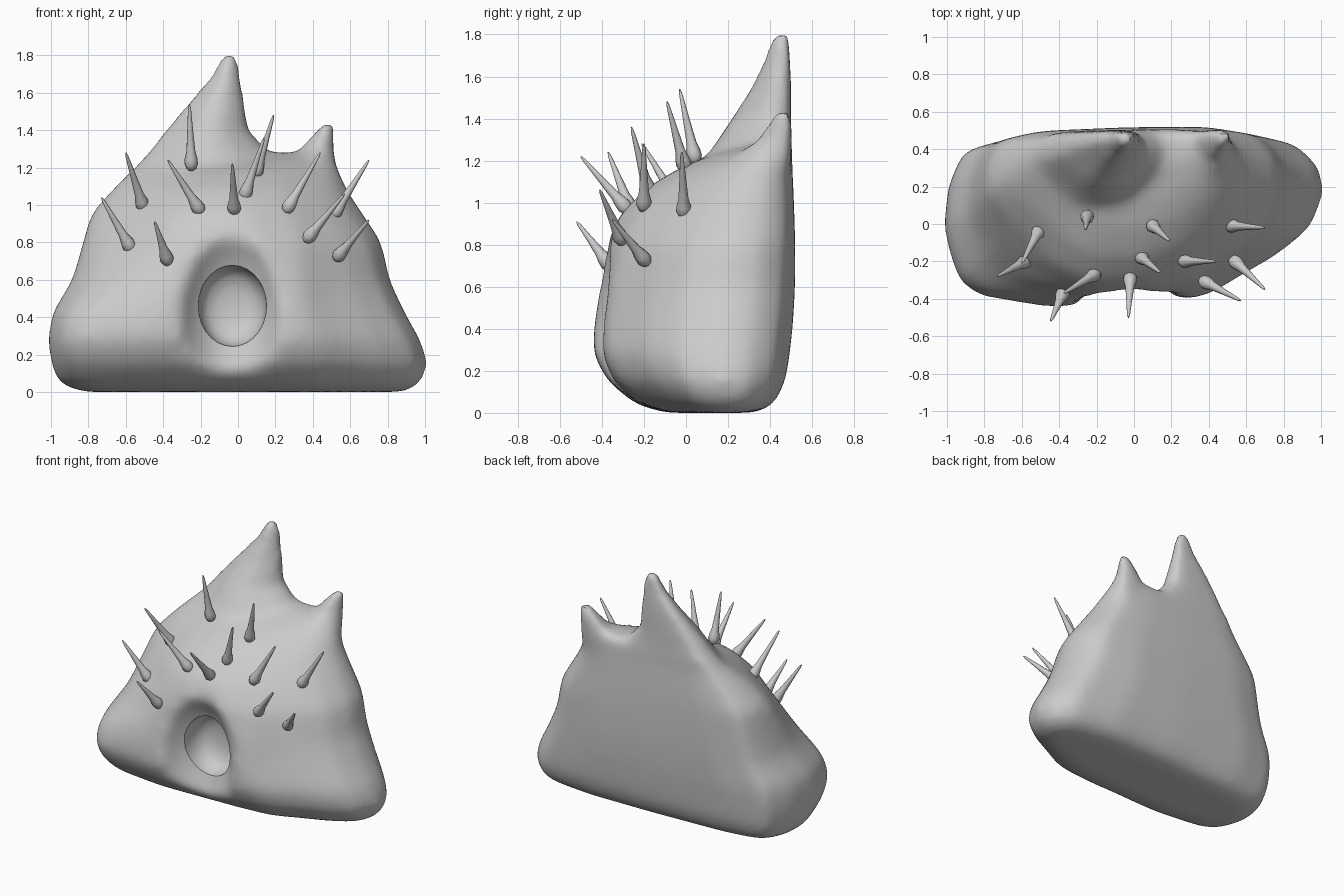
import bpy, bmesh, math
from mathutils import Vector

if "Cube" in bpy.data.objects:
    bpy.data.objects.remove(bpy.data.objects["Cube"])

# Outline of the rock seen from above: u across (-1..1), v front to back (0..1)
LOW = [(-1, .45), (-.97, .3), (-.92, .14), (-.82, .06), (-.45, 0), (-.2, .01),
       (.2, .03), (.42, .06), (.77, .28), (.93, .42), (1, .62), (.985, .79),
       (.86, .94), (.5, 1), (0, .99), (-.6, .95), (-.9, .88), (-.98, .68)]
HIGH = [(-1, .6), (-.93, .5), (-.82, .4), (-.68, .29), (-.42, .08), (-.22, 0),
        (.15, 0), (.45, .1), (.75, .3), (.9, .44), (1, .65), (.975, .83),
        (.84, .96), (.5, 1), (0, 1), (-.6, .98), (-.9, .92), (-.98, .77)]


def skin(bm, rings):
    """Bridge equal-sized rings of points and cap both ends."""
    loops = [[bm.verts.new(p) for p in ring] for ring in rings]
    n = len(loops[0])
    for a, b in zip(loops, loops[1:]):
        for i in range(n):
            j = (i + 1) % n
            bm.faces.new((a[i], a[j], b[j], b[i]))
    bm.faces.new(loops[0][::-1])
    bm.faces.new(loops[-1])


def stack(bm, levels):
    """Loft levels of (z, left, right, front, back)."""
    rings = []
    for z, x0, x1, y0, y1 in levels:
        t = min(1, max(0, (z - .35) / .6))
        ring = []
        for a, b in zip(LOW, HIGH):
            u, v = Vector(a).lerp(Vector(b), t)
            ring.append((x0 + (x1 - x0) * (u + 1) / 2, y0 + (y1 - y0) * v, z))
        rings.append(ring)
    skin(bm, rings)


def make(name, bm):
    bmesh.ops.recalc_face_normals(bm, faces=bm.faces)
    me = bpy.data.meshes.new(name)
    bm.to_mesh(me)
    bm.free()
    ob = bpy.data.objects.new(name, me)
    bpy.context.collection.objects.link(ob)
    return ob


def finish(ob, angle):
    bpy.ops.object.select_all(action='DESELECT')
    ob.select_set(True)
    bpy.context.view_layer.objects.active = ob
    if ob.modifiers:
        bpy.ops.object.convert(target='MESH')
    bpy.ops.object.shade_smooth_by_angle(angle=math.radians(angle))


# Rock body with a tall and a short horn, fused by remeshing
bm = bmesh.new()
stack(bm, [(0, -.83, .9, -.1, .34), (.04, -.96, .98, -.24, .42),
           (.15, -1.005, 1.025, -.375, .475), (.28, -1.02, .98, -.445, .495),
           (.42, -1.0, .9, -.445, .51), (.6, -.89, .815, -.43, .52),
           (.8, -.835, .775, -.385, .52), (.95, -.795, .675, -.31, .515),
           (1.08, -.68, .59, -.175, .51), (1.17, -.59, .55, -.02, .505),
           (1.23, -.53, .53, .13, .505), (1.28, -.48, .51, .32, .505)])
stack(bm, [(1.15, -.58, .24, .05, .49), (1.28, -.48, .17, .14, .5),
           (1.4, -.385, .055, .22, .5), (1.55, -.26, .035, .315, .5),
           (1.67, -.155, .015, .37, .495), (1.77, -.1, 0, .405, .49),
           (1.81, -.08, -.015, .43, .48)])
stack(bm, [(1.06, .18, .5, .06, .48), (1.2, .25, .535, .2, .5),
           (1.3, .33, .515, .34, .505), (1.39, .41, .515, .4, .505),
           (1.435, .45, .51, .43, .49)])
body = make("rock_body", bm)

# Cutters: a shallow dent round the mouth and the mouth hollow itself
bm = bmesh.new()
bmesh.ops.create_uvsphere(bm, u_segments=32, v_segments=20, radius=1)
for v in bm.verts:
    v.co = (v.co.x * .31 - .03, v.co.y * .37 - .6, v.co.z * .52 + .43)
dent = make("mouth_dent_cutter", bm)

bm = bmesh.new()
skin(bm, [[(-.03 + .185 * s * math.cos(a), y, .46 + .222 * s * math.sin(a))
           for a in (i * math.tau / 28 for i in range(28))]
          for y, s in [(-.7, 1), (-.35, 1), (-.25, .97), (-.19, .88),
                       (-.15, .7), (-.13, .4), (-.125, .1)]])
hole = make("mouth_hole_cutter", bm)
dent.hide_render = hole.hide_render = True


def remesh():
    m = body.modifiers.new("fuse", 'REMESH')
    m.mode = 'VOXEL'
    m.voxel_size = .023


def cut(cutter):
    m = body.modifiers.new("cut", 'BOOLEAN')
    m.operation = 'DIFFERENCE'
    m.solver = 'EXACT'
    m.object = cutter


def soften(iterations, group=""):
    m = body.modifiers.new("soften", 'SMOOTH')
    m.factor = .5
    m.iterations = iterations
    m.vertex_group = group


remesh()
cut(dent)
remesh()
finish(body, 180)

# Soften the lower mass strongly, the horns only lightly
lower = body.vertex_groups.new(name="lower_mass")
for v in body.data.vertices:
    lower.add([v.index], min(1, max(0, (1.35 - v.co.z) / .3)), 'REPLACE')
soften(40, "lower_mass")
soften(7)
cut(hole)
finish(body, 40)
for c in (dent, hole):
    bpy.data.objects.remove(c)

# Thorns: base point and tip point
THORNS = [((-.58, -.2, .78), (-.73, -.28, 1.04)), ((-.51, -.04, 1.0), (-.6, -.21, 1.28)),
          ((-.38, -.37, .71), (-.445, -.52, .91)), ((-.21, -.27, .98), (-.375, -.37, 1.24)),
          ((-.25, .04, 1.22), (-.26, -.03, 1.54)), ((-.02, -.29, .98), (-.03, -.5, 1.22)),
          ((.1, -.01, 1.18), (.19, -.09, 1.48)), ((.04, -.18, 1.06), (.14, -.26, 1.36)),
          ((.27, -.2, .99), (.44, -.2, 1.28)), ((.38, -.31, .83), (.57, -.41, 1.06)),
          ((.52, -.01, .96), (.7, -.02, 1.24)), ((.54, -.2, .73), (.7, -.35, .92))]
for k, (base, tip) in enumerate(THORNS):
    base, tip = Vector(base), Vector(tip)
    axis = tip - base
    turn = axis.to_track_quat('Z', 'Y')
    L = axis.length
    # knobbed root tapering to a blunt point
    profile = [(-.036, .012), (-.025, .027), (0, .037), (.03, .034), (.07, .024),
               (L * .55, .016), (L * .93, .008), (L, .003)]
    bm = bmesh.new()
    skin(bm, [[base + turn @ Vector((r * math.cos(a), r * math.sin(a), h))
               for a in (i * math.tau / 10 for i in range(10))] for h, r in profile])
    finish(make(f"thorn_{k + 1}", bm), 60)
